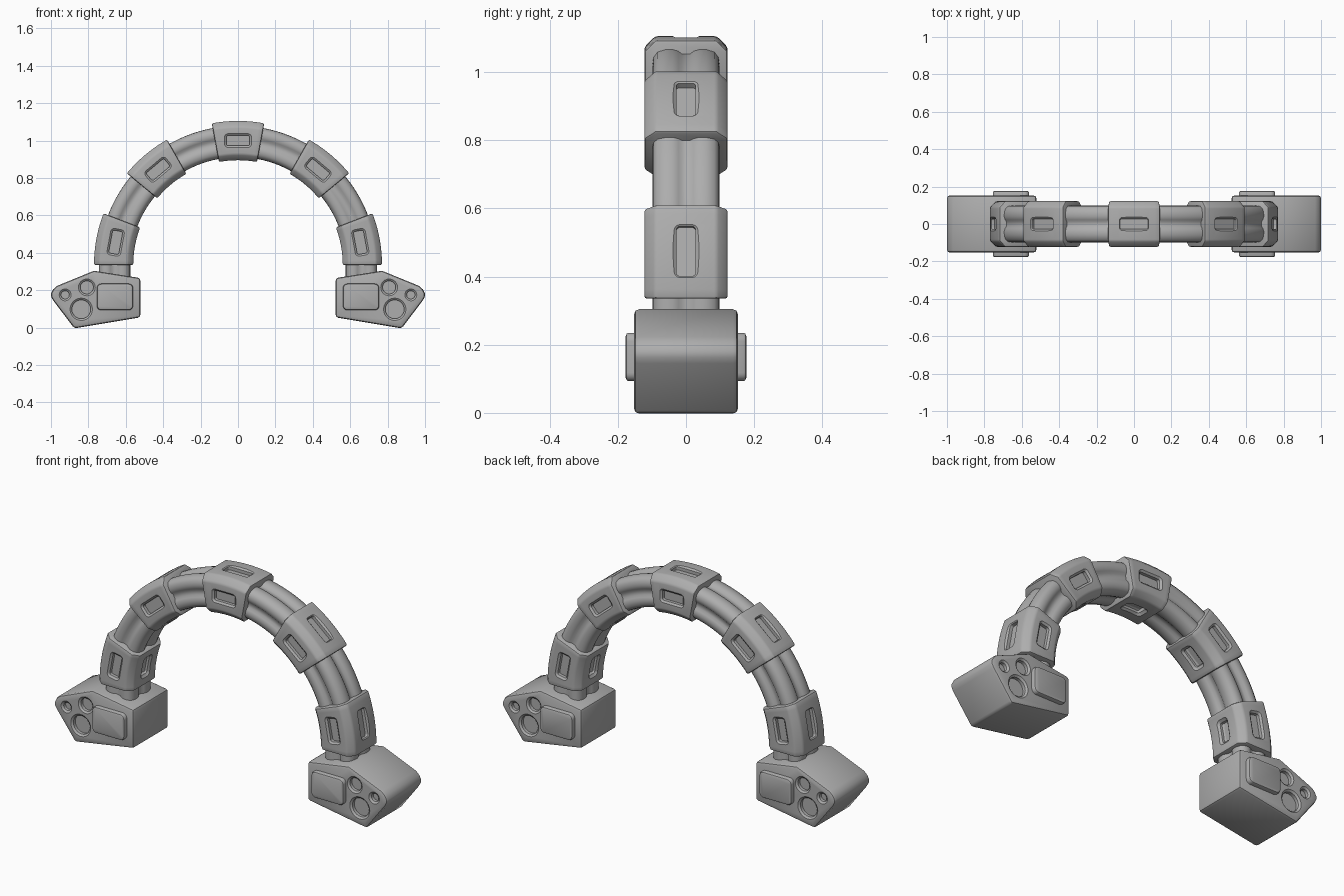
import bpy, bmesh, math
from mathutils import Matrix, Vector

cube = bpy.data.objects.get("Cube")
if cube:
    bpy.data.objects.remove(cube, do_unlink=True)

ARCH_Z, MID_R = 0.335, 0.665
HALF_R, HALF_Y = 0.105, 0.122

grey = bpy.data.materials.new("plain_grey")
grey.use_nodes = True
grey.diffuse_color = (0.42, 0.42, 0.42, 1)
bsdf = next(n for n in grey.node_tree.nodes if n.type == 'BSDF_PRINCIPLED')
bsdf.inputs["Base Color"].default_value = (0.42, 0.42, 0.42, 1)


def link(name, mesh):
    obj = bpy.data.objects.new(name, mesh)
    bpy.context.scene.collection.objects.link(obj)
    return obj


def loft(name, loops):
    """Skin a closed solid through matching loops of points."""
    bm = bmesh.new()
    rings = [[bm.verts.new(p) for p in loop] for loop in loops]
    n = len(rings[0])
    for a, b in zip(rings, rings[1:]):
        for i in range(n):
            j = (i + 1) % n
            bm.faces.new((a[i], a[j], b[j], b[i]))
    bm.faces.new(rings[0][::-1])
    bm.faces.new(rings[-1])
    bmesh.ops.recalc_face_normals(bm, faces=bm.faces[:])
    mesh = bpy.data.meshes.new(name)
    bm.to_mesh(mesh)
    bm.free()
    mesh.materials.append(grey)
    return link(name, mesh)


def rounded_rect(hw, hh, r, n=6):
    pts = []
    for q, (sx, sy) in enumerate(((1, 1), (-1, 1), (-1, -1), (1, -1))):
        for k in range(n + 1):
            a = math.pi / 2 * (q + k / n)
            pts.append((sx * (hw - r) + r * math.cos(a),
                        sy * (hh - r) + r * math.sin(a)))
    return pts


def stepped_pad(name, hw, hh, r, steps, matrix):
    """Rounded block; each step is (inset, height) along local z."""
    loops = []
    for inset, h in steps:
        ring = rounded_rect(hw - inset, hh - inset, max(r - inset, 0.003) * 0.999)
        loops.append([matrix @ Vector((x, y, h)) for x, y in ring])
    return loft(name, loops)


def finish(obj, bevel, cutters):
    """Bevel, cut the recesses and freeze the result."""
    mod = obj.modifiers.new("edge", 'BEVEL')
    mod.width, mod.segments = bevel, 2
    mod.limit_method, mod.angle_limit = 'ANGLE', math.radians(40)
    mod.use_clamp_overlap = False
    for c in cutters:
        c.hide_render = True
        cut = obj.modifiers.new("recess", 'BOOLEAN')
        cut.operation, cut.solver, cut.object = 'DIFFERENCE', 'EXACT', c
    dg = bpy.context.evaluated_depsgraph_get()
    baked = bpy.data.meshes.new_from_object(obj.evaluated_get(dg))
    obj.modifiers.clear()
    obj.data = baked
    for c in cutters:
        bpy.data.objects.remove(c, do_unlink=True)
    smooth(obj, 32)


def smooth(obj, angle):
    bpy.ops.object.select_all(action='DESELECT')
    obj.select_set(True)
    bpy.context.view_layer.objects.active = obj
    bpy.ops.object.shade_smooth_by_angle(angle=math.radians(angle))


def face_frame(side, x, y, z):
    """Frame whose local z points out of the front (1) or back (-1)."""
    return (Matrix.Scale(side, 4, (0, 1, 0)) @ Matrix.Translation((x, -y, z))
            @ Matrix.Rotation(math.pi / 2, 4, 'X'))


RECESS = [(-0.008, 0.012), (0, 0), (0.01, -0.008), (0.01, -0.025)]

# Ribbed hose: four-lobed section swept up, over the arch and down
quarter = [(0.070, 0.012), (0.078, 0.022), (0.084, 0.04), (0.083, 0.06), (0.076, 0.083),
           (0.06, 0.095), (0.04, 0.098), (0.022, 0.093), (0.012, 0.084)]
half = quarter + [(-u, v) for u, v in reversed(quarter)]
section = half + [(u, -v) for u, v in reversed(half)]
STEPS = 64
sweep = [(0, -0.09)] + [(math.pi * i / STEPS, 0) for i in range(STEPS + 1)] + [(math.pi, -0.09)]
hose = loft("hose", [[((MID_R - 0.005 + u) * math.cos(a), v,
                       ARCH_Z + drop + (MID_R - 0.005 + u) * math.sin(a))
                      for u, v in section] for a, drop in sweep])
smooth(hose, 45)

# Clamp: chamfered square section swept through a short arc
c = 0.032
corner = [(HALF_R, HALF_Y - c), (HALF_R - c, HALF_Y)]
upper = corner + [(-u, v) for u, v in reversed(corner)]
octagon = upper + [(u, -v) for u, v in reversed(upper)]
SPAN = math.radians(10.5)
loops = []
for i in range(11):
    a = SPAN * (i / 5 - 1)
    loops.append([((MID_R + u) * math.sin(a), v, (MID_R + u) * math.cos(a)) for u, v in octagon])
clamp = loft("clamp_1", loops)
slots = [stepped_pad("slot", 0.072, 0.037, 0.02, RECESS, face_frame(s, 0, HALF_Y, MID_R))
         for s in (1, -1)]
slots.append(stepped_pad("slot", 0.084, 0.038, 0.02, RECESS,
                         Matrix.Translation((0, 0, MID_R + HALF_R))))
slots.append(stepped_pad("slot", 0.06, 0.036, 0.02, RECESS,
                         Matrix.Translation((0, 0, MID_R - HALF_R))
                         @ Matrix.Scale(-1, 4, (0, 0, 1))))
finish(clamp, 0.008, slots)
for i, deg in enumerate((-79.5, -40, 0, 40, 79.5)):
    obj = clamp if i == 0 else link(f"clamp_{i + 1}", clamp.data)
    obj.location = (0, 0, ARCH_Z)
    obj.rotation_euler = (0, math.radians(deg), 0)

# Foot: five-sided block with a rounded outer tip and round recesses
outline = [(0.522, 0.055), (0.522, 0.265), (0.77, 0.304), (0.968, 0.223), (0.988, 0.205),
           (1.0, 0.182), (0.998, 0.163), (0.988, 0.145), (0.875, -0.004)]
DEPTH = 0.152
foot = loft("left_foot", [[(x, y, z) for x, z in outline] for y in (-DEPTH, DEPTH)])
holes = [stepped_pad("hole", r, r, r, RECESS, face_frame(s, x, DEPTH, z))
         for s in (1, -1)
         for x, z, r in ((0.838, 0.098, 0.06), (0.808, 0.215, 0.045), (0.924, 0.175, 0.032))]
finish(foot, 0.014, holes)
right_foot = link("right_foot", foot.data)
right_foot.rotation_euler = (0, 0, math.pi)

# Raised cover plates on both faces of each foot
PLATE = [(0, -0.012), (0, 0.017), (0.003, 0.022), (0.01, 0.025)]
for sx, label in ((1, "left"), (-1, "right")):
    for sy, face in ((1, "front"), (-1, "back")):
        plate = stepped_pad(f"{label}_{face}_plate", 0.097, 0.071, 0.025, PLATE,
                            face_frame(sy, sx * 0.658, DEPTH, 0.164))
        smooth(plate, 32)
